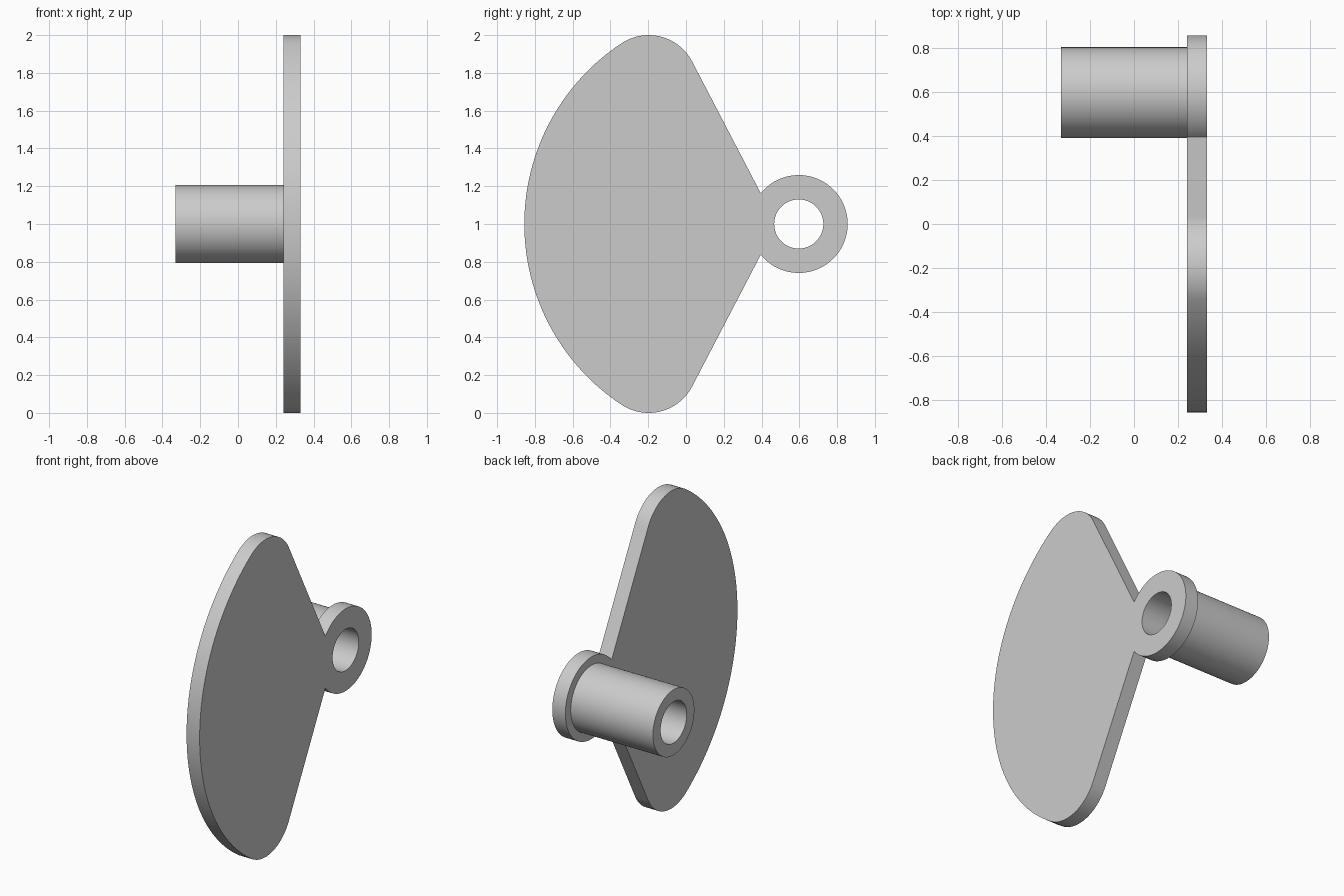
import bpy, bmesh
from math import radians, degrees, cos, sin, atan2, tau
from mathutils import Matrix, Vector

if "Cube" in bpy.data.objects:
    bpy.data.objects.remove(bpy.data.objects["Cube"])

grey = bpy.data.materials.new("plain_grey")
grey.use_nodes = True
grey.diffuse_color = (0.6, 0.6, 0.6, 1)
grey.node_tree.nodes["Principled BSDF"].inputs["Base Color"].default_value = (0.6, 0.6, 0.6, 1)

# Main dimensions
BACK, INNER, FRONT = -0.332, 0.241, 0.332      # tube end, plate back, plate face
HUB_Y, MID_Z = 0.597, 1.0
HUB_R, TUBE_R, BORE_R = 0.259, 0.206, 0.13
EDGE_Y, TIP_Y, TIP_R = -0.856, -0.198, 0.26    # outer edge, rounded tip
SEGMENTS = 96


def arc(cy, cz, r, start, end, steps):
    """Points (y, z) along an arc, angles in degrees."""
    angles = [radians(start + (end - start) * i / steps) for i in range(steps + 1)]
    return [(cy + r * cos(a), cz + r * sin(a)) for a in angles]


def finish(bm, name):
    bmesh.ops.recalc_face_normals(bm, faces=bm.faces)
    mesh = bpy.data.meshes.new(name)
    bm.to_mesh(mesh)
    bm.free()
    mesh.materials.append(grey)
    obj = bpy.data.objects.new(name, mesh)
    bpy.context.collection.objects.link(obj)
    bpy.ops.object.select_all(action="DESELECT")
    obj.select_set(True)
    bpy.context.view_layer.objects.active = obj
    bpy.ops.object.shade_smooth_by_angle(angle=radians(30))
    return obj


# Plate outline: wide outer arc tangent to the tip arc, straight flank, hub ring
tip_z = 2 - TIP_R
rise, run = tip_z - MID_Z, TIP_Y - EDGE_Y
wide_r = (run**2 + rise**2 - TIP_R**2) / (2 * (run - TIP_R))
wide_y = EDGE_Y + wide_r
tangent = degrees(atan2(rise, TIP_Y - wide_y))
upper = arc(wide_y, MID_Z, wide_r, 180, tangent, 32)
upper += arc(TIP_Y, tip_z, TIP_R, tangent, 27.5, 24)[1:]
upper += arc(HUB_Y, MID_Z, HUB_R, 141, 0, 38)
outline = upper + [(y, 2 * MID_Z - z) for y, z in reversed(upper[1:-1])]
bore = arc(HUB_Y, MID_Z, BORE_R, 0, 360, SEGMENTS)[:-1]

# Plate with bored hub
bm = bmesh.new()
edges = []
for loop in (outline, bore):
    verts = [bm.verts.new((INNER, y, z)) for y, z in loop]
    edges += [bm.edges.new((verts[i - 1], verts[i])) for i in range(len(verts))]
bmesh.ops.triangle_fill(bm, edges=edges, use_beauty=True, normal=(1, 0, 0))
extruded = bmesh.ops.extrude_face_region(bm, geom=bm.faces[:], use_keep_orig=True)
moved = [v for v in extruded["geom"] if isinstance(v, bmesh.types.BMVert)]
bmesh.ops.translate(bm, verts=moved, vec=(FRONT - INNER, 0, 0))
finish(bm, "counterweight_plate")

# Hollow shaft, open where it meets the plate
bm = bmesh.new()
profile = [(INNER, BORE_R), (BACK, BORE_R), (BACK, TUBE_R), (INNER, TUBE_R)]
verts = [bm.verts.new((x, HUB_Y + r, MID_Z)) for x, r in profile]
edges = [bm.edges.new(pair) for pair in zip(verts, verts[1:])]
bmesh.ops.spin(bm, geom=verts + edges, cent=(0, HUB_Y, MID_Z), axis=(1, 0, 0),
               angle=tau, steps=SEGMENTS, use_merge=True)
bmesh.ops.remove_doubles(bm, verts=bm.verts, dist=0.0001)
finish(bm, "hollow_shaft")
